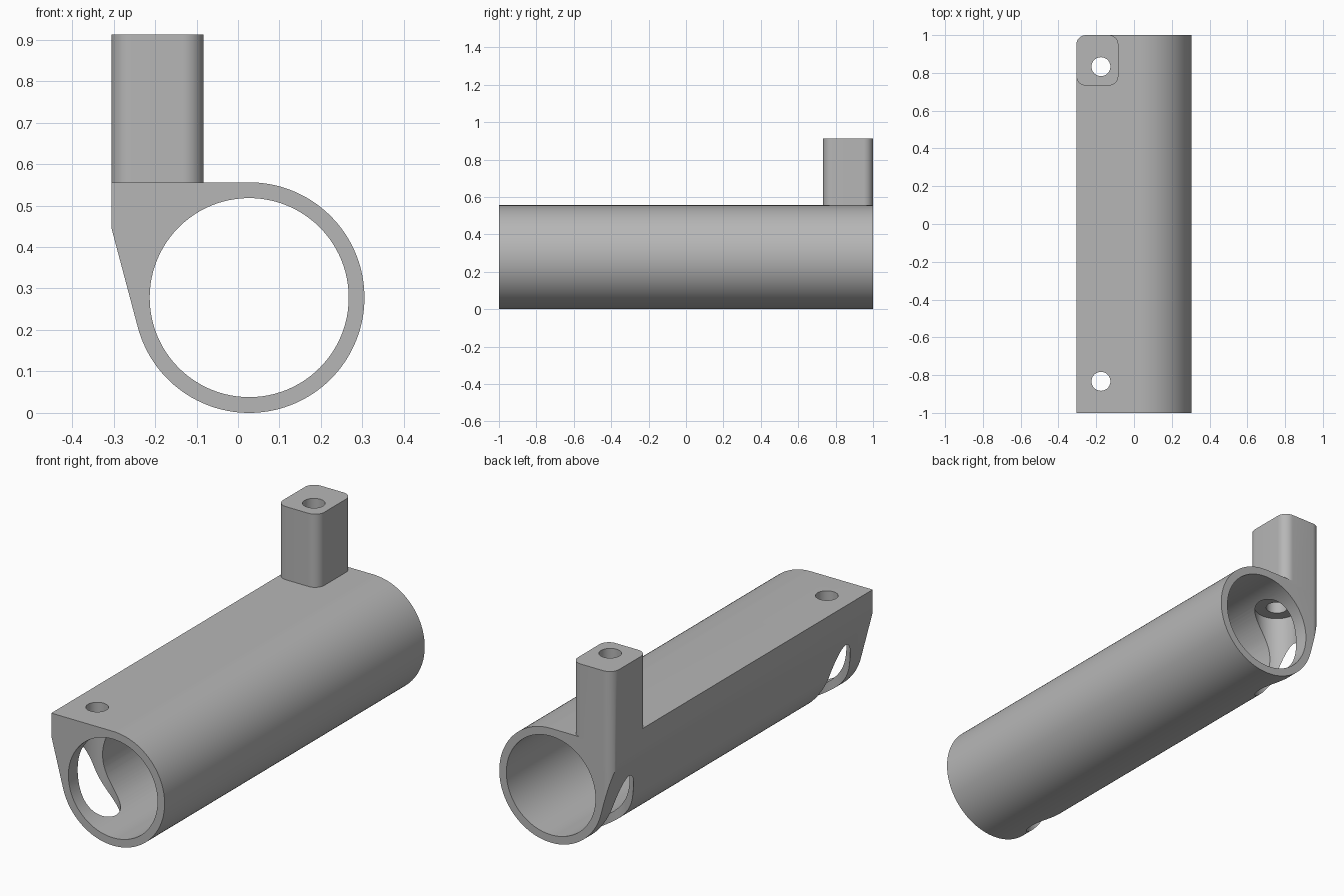
import bpy
import bmesh
from math import cos, sin, radians, acos, atan2, hypot, degrees

if "Cube" in bpy.data.objects:
    bpy.data.objects.remove(bpy.data.objects["Cube"], do_unlink=True)

grey = bpy.data.materials.new("plain grey")
grey.use_nodes = True
grey.diffuse_color = (0.47, 0.47, 0.47, 1)
grey.node_tree.nodes["Principled BSDF"].inputs["Base Color"].default_value = grey.diffuse_color

CX, CZ = 0.027, 0.278          # tube axis
OUTER, BORE = 0.278, 0.24      # tube radii
SIDE, TOP, POST_TOP = -0.305, 0.556, 0.912
POST_X, POST_Y, ROUND = -0.083, 0.733, 0.05
HOLE_X, HOLE_Y = -0.175, 0.833


def arc(cx, cy, r, a0, a1, n):
    angles = [radians(a0 + (a1 - a0) * i / n) for i in range(n + 1)]
    return [(cx + r * cos(a), cy + r * sin(a)) for a in angles]


def circle(cx, cy, r, n=96):
    return arc(cx, cy, r, 0, 360, n)[:-1]


def prism(name, outline, low, high, axis):
    """Extrude a 2D outline along y (outline is x, z) or along z (outline is x, y)."""
    bm = bmesh.new()
    place = (lambda p: (p[0], low, p[1])) if axis == "y" else (lambda p: (p[0], p[1], low))
    face = bm.faces.new([bm.verts.new(place(p)) for p in outline])
    out = bmesh.ops.extrude_face_region(bm, geom=[face])
    moved = [g for g in out["geom"] if isinstance(g, bmesh.types.BMVert)]
    shift = (0, high - low, 0) if axis == "y" else (0, 0, high - low)
    bmesh.ops.translate(bm, verts=moved, vec=shift)
    bmesh.ops.recalc_face_normals(bm, faces=bm.faces)
    mesh = bpy.data.meshes.new(name)
    bm.to_mesh(mesh)
    bm.free()
    mesh.materials.append(grey)
    obj = bpy.data.objects.new(name, mesh)
    bpy.context.collection.objects.link(obj)
    return obj


def combine(target, other, operation):
    mod = target.modifiers.new("combine", "BOOLEAN")
    mod.operation, mod.solver, mod.object = operation, "EXACT", other
    bpy.context.view_layer.objects.active = target
    bpy.ops.object.modifier_apply(modifier=mod.name)
    bpy.data.objects.remove(other, do_unlink=True)


# Tube with a flat top shelf and a tapered flank tangent to the outer circle
shoulder = (SIDE, 0.445)
dx, dz = shoulder[0] - CX, shoulder[1] - CZ
tangent = degrees(atan2(dz, dx) + acos(OUTER / hypot(dx, dz)))
outline = arc(CX, CZ, OUTER, tangent - 360, 90, 96) + [(SIDE, TOP), shoulder]
body = prism("tube_body", outline, -1, 1, "y")

# Upright post at the back, its outer corner shaped together with the body
post_outline = ([(SIDE, 1)]
                + arc(SIDE + ROUND, POST_Y + ROUND, ROUND, 180, 270, 12)
                + arc(POST_X - ROUND, POST_Y + ROUND, ROUND, 270, 360, 12)
                + arc(POST_X - ROUND, 1 - ROUND, ROUND, 0, 90, 12))
combine(body, prism("post", post_outline, 0.53, POST_TOP, "z"), "UNION")

# Rounded vertical corner running down post and flank
corner = arc(SIDE + ROUND, 1 - ROUND, ROUND, 180, 90, 12)
corner += [(SIDE + ROUND, 1.1), (SIDE - 0.1, 1.1), (SIDE - 0.1, 1 - ROUND)]
combine(body, prism("corner_cutter", corner, -0.1, 1.1, "z"), "DIFFERENCE")

# Main bore
combine(body, prism("bore_cutter", circle(CX, CZ, BORE), -1.2, 1.2, "y"), "DIFFERENCE")

# Screw holes, each with a wide access hole from below
for y in (-HOLE_Y, HOLE_Y):
    combine(body, prism("screw_cutter", circle(HOLE_X, y, 0.05, 48), 0.3, 1.1, "z"), "DIFFERENCE")
    combine(body, prism("access_cutter", circle(HOLE_X, y, 0.103, 64), -0.1, 0.5, "z"), "DIFFERENCE")

body.select_set(True)
bpy.context.view_layer.objects.active = body
bpy.ops.object.shade_smooth_by_angle(angle=radians(25))
